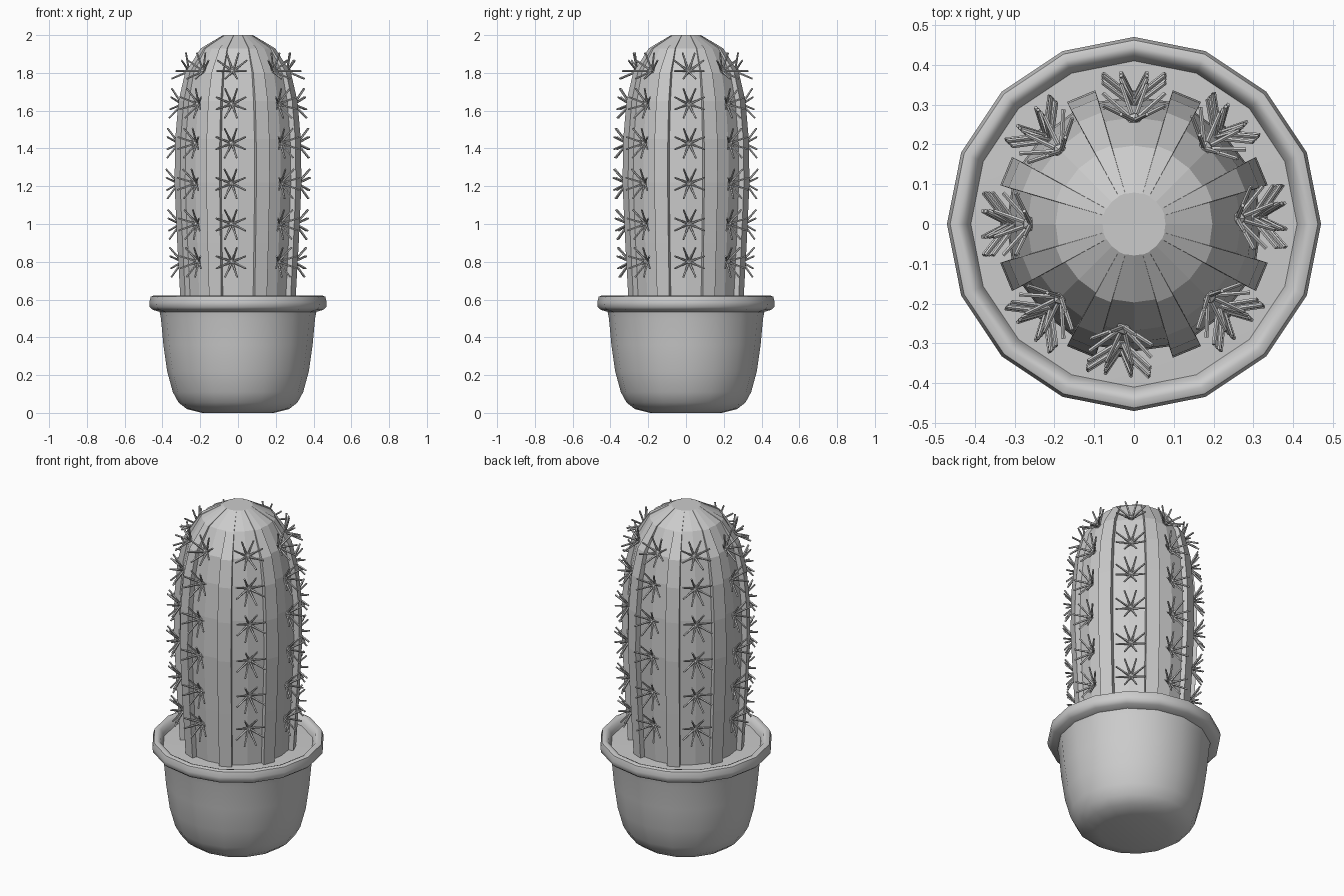
import bpy, bmesh, math
from mathutils import Vector, Matrix

if "Cube" in bpy.data.objects:
    bpy.data.objects.remove(bpy.data.objects["Cube"])


def make_object(name, bm, smooth=None):
    bmesh.ops.recalc_face_normals(bm, faces=bm.faces)
    mesh = bpy.data.meshes.new(name)
    bm.to_mesh(mesh)
    bm.free()
    ob = bpy.data.objects.new(name, mesh)
    bpy.context.collection.objects.link(ob)
    if smooth:
        bpy.ops.object.select_all(action='DESELECT')
        ob.select_set(True)
        bpy.context.view_layer.objects.active = ob
        bpy.ops.object.shade_smooth_by_angle(angle=math.radians(smooth))
    return ob


def loft(name, rings, smooth=None):
    """Skin a stack of closed rings and cap both ends."""
    bm = bmesh.new()
    loops = [[bm.verts.new(p) for p in ring] for ring in rings]
    n = len(loops[0])
    for a, b in zip(loops, loops[1:]):
        for i in range(n):
            j = (i + 1) % n
            bm.faces.new((a[i], a[j], b[j], b[i]))
    bm.faces.new(loops[0])
    bm.faces.new(loops[-1])
    return make_object(name, bm, smooth)


def polar(r, deg, z):
    a = math.radians(deg)
    return Vector((r * math.cos(a), r * math.sin(a), z))


def lathe(name, profile):
    return loft(name, [[polar(r, i * 22.5, z) for i in range(16)]
                       for r, z in profile], 50)


# Pot with a rolled rim, and the soil inside it
lathe("pot", [(.19, 0), (.27, .02), (.315, .055), (.345, .11), (.375, .22),
              (.395, .36), (.408, .50), (.415, .535), (.45, .545), (.467, .56),
              (.47, .585), (.462, .615), (.445, .622), (.428, .615),
              (.415, .59), (.405, .56)])
lathe("soil", [(.40, .54), (.41, .575), (.25, .58)])

# Cactus body: eight raised strips between wide, two-sided panels
body = [(.315, .56, .028), (.335, .90, .03), (.35, 1.22, .03),
        (.346, 1.45, .03), (.328, 1.65, .03), (.292, 1.80, .024),
        (.205, 1.93, .008), (.08, 2.0, .001)]
rings = []
for r, z, step in body:
    ring = []
    for k in range(8):
        c = 45 * k
        ring += [polar(r - step, c, z), polar(r - step, c + 16, z),
                 polar(r, c + 16.2, z), polar(r, c + 28.8, z),
                 polar(r - step, c + 29, z)]
    rings.append(ring)
loft("cactus_body", rings)


def surface(z):
    """Panel radius and slope of the body at height z."""
    for (r0, z0, s0), (r1, z1, s1) in zip(body, body[1:]):
        if z <= z1:
            a, b = r0 - s0, r1 - s1
            return a + (b - a) * (z - z0) / (z1 - z0), (b - a) / (z1 - z0)


# Spine clusters: a small hub with eight splayed needles
spines = bmesh.new()
hubs = bmesh.new()
for deg in (3, 47, 90, 135, 180, 225, 264, 316):
    for z in (.80, 1.0, 1.215, 1.427, 1.634, 1.81):
        r, slope = surface(z)
        centre = polar(r, deg, z)
        normal = polar(1, deg, -slope).normalized()
        side = Vector((0, 0, 1)).cross(normal).normalized()
        up = normal.cross(side)
        bmesh.ops.create_icosphere(hubs, subdivisions=1, radius=.019,
                                   matrix=Matrix.Translation(centre))
        for k in range(8):
            a = math.radians(22.5 + 45 * k)
            d = side * math.cos(a) + up * math.sin(a)
            start = centre + d * .012 + normal * .005
            end = centre + d * .085 + normal * .058
            v = end - start
            rot = v.to_track_quat('Z', 'Y').to_matrix().to_4x4()
            bmesh.ops.create_cone(
                spines, cap_ends=True, segments=5, radius1=.006, radius2=.005,
                depth=v.length,
                matrix=Matrix.Translation((start + end) / 2) @ rot)
make_object("cactus_spines", spines)
make_object("spine_hubs", hubs)
